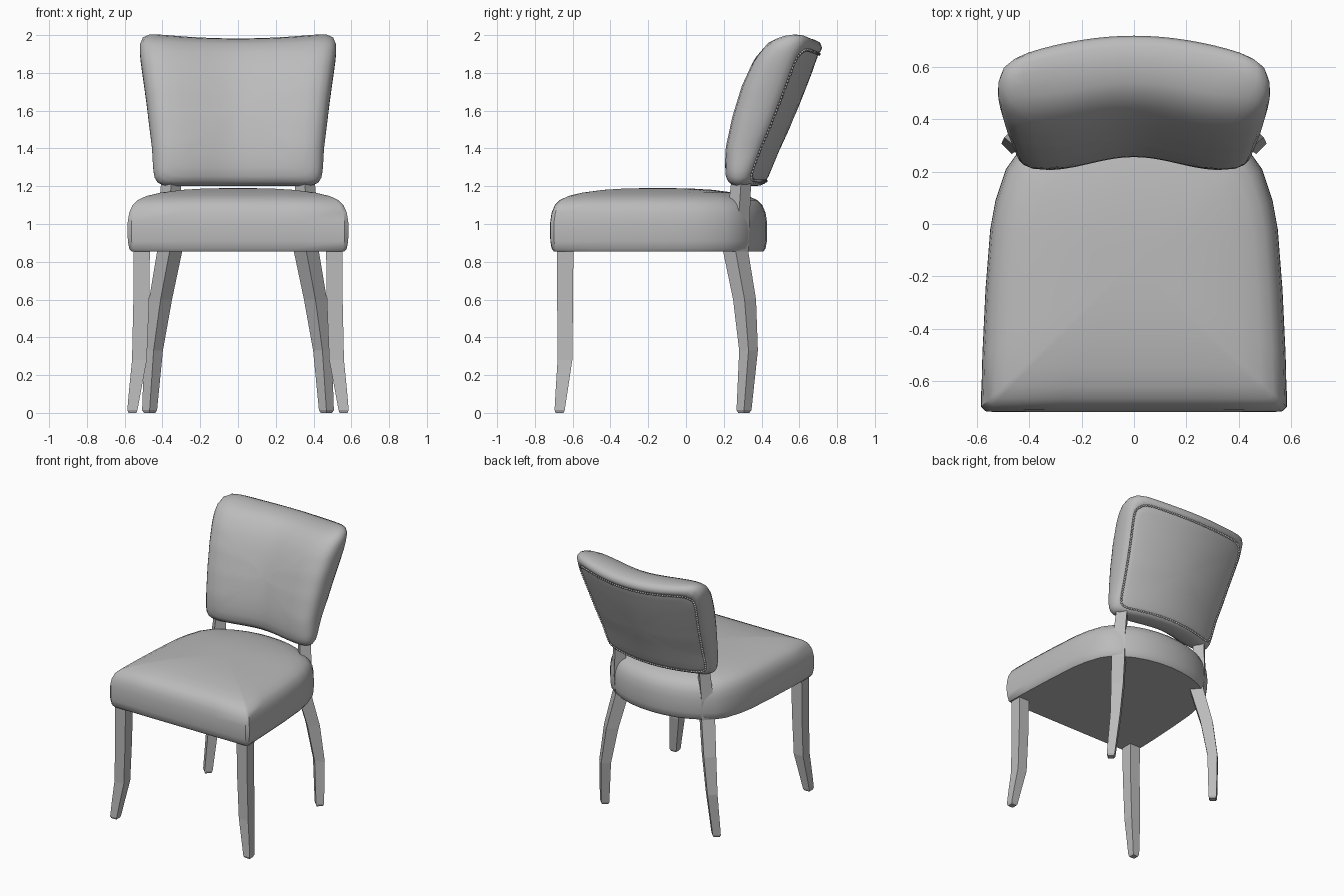
import bpy
import bmesh
import math
from mathutils import Matrix, Vector

cube = bpy.data.objects.get("Cube")
if cube:
    bpy.data.objects.remove(cube, do_unlink=True)

grey = bpy.data.materials.new("plain_grey")
grey.use_nodes = True
grey.diffuse_color = (0.5, 0.5, 0.5, 1)
grey.node_tree.nodes["Principled BSDF"].inputs["Base Color"].default_value = (0.5, 0.5, 0.5, 1)


def finish(name, bm, angle=None):
    """Turn a bmesh into a named object, smooth below the given angle."""
    bmesh.ops.recalc_face_normals(bm, faces=bm.faces[:])
    mesh = bpy.data.meshes.new(name)
    bm.to_mesh(mesh)
    bm.free()
    mesh.materials.append(grey)
    obj = bpy.data.objects.new(name, mesh)
    bpy.context.collection.objects.link(obj)
    if angle:
        bpy.ops.object.select_all(action="DESELECT")
        obj.select_set(True)
        bpy.context.view_layer.objects.active = obj
        bpy.ops.object.shade_smooth_by_angle(angle=math.radians(angle))
    return obj


def loft(name, rings, angle=None):
    """Skin closed rings of equal length and cap both ends."""
    bm = bmesh.new()
    loops = [[bm.verts.new(p) for p in ring] for ring in rings]
    n = len(loops[0])
    for a, b in zip(loops, loops[1:]):
        for i in range(n):
            j = (i + 1) % n
            bm.faces.new((a[i], a[j], b[j], b[i]))
    bm.faces.new(loops[0])
    bm.faces.new(loops[-1])
    return finish(name, bm, angle)


def sample(table, v):
    """Interpolate rows of (v, values...)."""
    v = min(max(v, 0), 1)
    for a, b in zip(table, table[1:]):
        if v <= b[0]:
            k = (v - a[0]) / (b[0] - a[0])
            return [p + (q - p) * k for p, q in zip(a[1:], b[1:])]


# Seat: a tapered outline swept up through the rounded sides to a domed top
half = [(0.3, -0.72), (0.565, -0.718), (0.585, -0.7), (0.58, -0.5), (0.568, -0.25),
        (0.55, -0.02), (0.53, 0.09), (0.49, 0.21), (0.44, 0.28), (0.38, 0.325),
        (0.3, 0.37), (0.2, 0.405), (0.1, 0.424)]
outline = [(0, -0.72)] + half + [(0, 0.43)] + [(-x, y) for x, y in reversed(half)]
seat_steps = [(0.965, 0.855), (0.985, 0.87), (0.997, 0.91), (1, 0.96), (0.998, 1.01),
              (0.985, 1.06), (0.955, 1.1), (0.91, 1.126), (0.83, 1.148),
              (0.7, 1.166), (0.5, 1.181), (0.3, 1.188), (0.1, 1.19)]
mid_y = -0.15
loft("seat", [[(x * s, mid_y + (y - mid_y) * s, z) for x, y in outline]
              for s, z in seat_steps], 40)

# Backrest: front and back side curves as (height fraction, y, z)
front_curve = [(0, 0.21, 1.2), (0.1, 0.205, 1.28), (0.25, 0.21, 1.4), (0.45, 0.245, 1.56),
               (0.65, 0.295, 1.72), (0.82, 0.36, 1.86), (0.92, 0.43, 1.945), (1, 0.5, 1.995)]
back_curve = [(0, 0.42, 1.2), (0.1, 0.445, 1.27), (0.25, 0.49, 1.38), (0.45, 0.55, 1.51),
              (0.65, 0.61, 1.655), (0.82, 0.655, 1.77), (0.94, 0.69, 1.86), (1, 0.75, 1.965)]
width_curve = [(0, 0.445), (0.25, 0.455), (0.55, 0.483), (1, 0.532)]


def back_point(u, w, t):
    """Map across, up (both -1 to 1) and depth (0 to 1) onto the curved backrest."""
    v = (w + 1) / 2
    fy, fz = sample(front_curve, v)
    by, bz = sample(back_curve, v)
    fy += 0.025 * (1 + math.cos(math.pi * u / 0.75))
    by -= 0.11 * u * u
    fz += 0.025 * u * u * v
    bz += 0.05 * u * u * v
    return Vector((sample(width_curve, v)[0] * u, fy + (by - fy) * t, fz + (bz - fz) * t))


def back_ring(s, t, steps=20):
    """Rounded rectangle ring on the backrest."""
    ring = []
    for side in range(4):
        for i in range(steps):
            a, b = 1, 2 * i / steps - 1
            for _ in range(side):
                a, b = -b, a
            k = s / (abs(a) ** 14 + abs(b) ** 14) ** (1 / 14)
            ring.append(back_point(a * k, b * k, t))
    return ring


back_steps = [(0.05, 0), (0.2, 0), (0.4, 0), (0.6, 0), (0.75, 0), (0.87, 0.02), (0.94, 0.09),
              (0.98, 0.22), (1, 0.42), (1, 0.65), (0.988, 0.83), (0.96, 0.95),
              (0.935, 0.97), (0.922, 0.94), (0.905, 0.97), (0.85, 0.99),
              (0.7, 1), (0.5, 1), (0.3, 1), (0.1, 1)]
loft("backrest", [back_ring(s, t) for s, t in back_steps], 50)

# Nail heads evenly spaced round the rear panel
bm = bmesh.new()
path = back_ring(0.922, 0.97, 60)
spacing, travelled = 0.0185, 0
for a, b in zip(path, path[1:] + path[:1]):
    length = (b - a).length
    while travelled < length:
        spot = a.lerp(b, travelled / length)
        bmesh.ops.create_icosphere(bm, subdivisions=1, radius=0.009,
                                   matrix=Matrix.Translation(spot))
        travelled += spacing
    travelled -= length
finish("nail_heads", bm, 60)


def leg(name, rows, turn, side):
    """Square leg through rows of (x, y, z, half size), mirrored by side."""
    rings = []
    for x, y, z, h in rows:
        r = h * math.sqrt(2)
        angles = [math.radians(turn + 90 * i) for i in range(4)]
        rings.append([(side * (x + r * math.cos(a)), y + r * math.sin(a), z) for a in angles])
    loft(name, rings)


front_rows = [(0.51, -0.64, 0.9, 0.044), (0.512, -0.64, 0.6, 0.042), (0.522, -0.641, 0.28, 0.039),
              (0.545, -0.658, 0.12, 0.032), (0.559, -0.669, 0.015, 0.027), (0.559, -0.669, 0, 0.021)]
rear_rows = [(0.355, 0.297, 1.27, 0.036), (0.355, 0.29, 1.2, 0.038), (0.367, 0.276, 1, 0.043),
             (0.362, 0.263, 0.855, 0.047), (0.41, 0.31, 0.6, 0.043), (0.447, 0.331, 0.33, 0.035),
             (0.468, 0.307, 0.015, 0.028), (0.468, 0.306, 0, 0.021)]
for label, side in (("left", 1), ("right", -1)):
    leg("front_leg_" + label, front_rows, 45, side)
    leg("rear_leg_" + label, rear_rows, 0, side)
